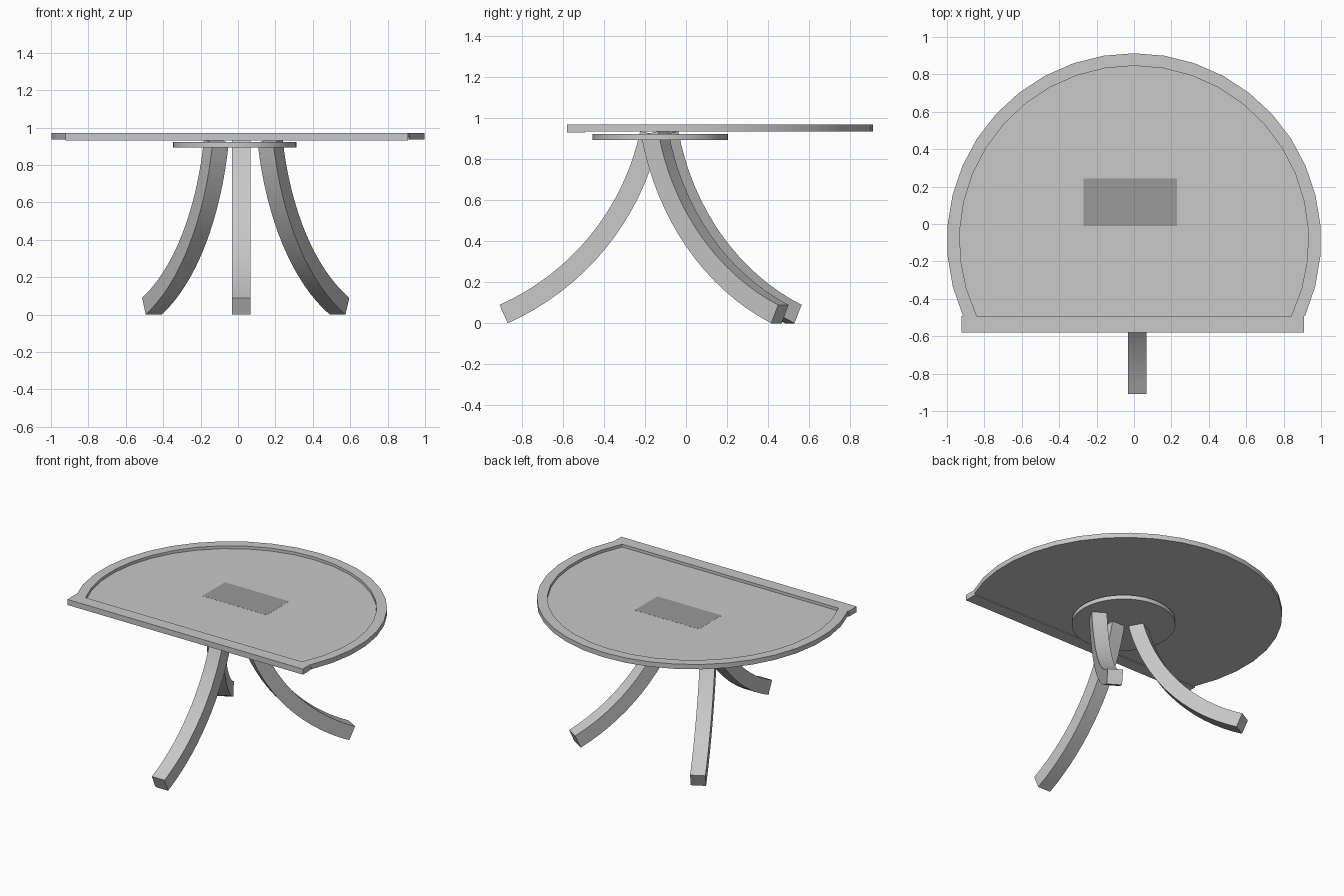
import bpy
import bmesh
import math
from mathutils import Vector

default = bpy.data.objects.get("Cube")
if default:
    bpy.data.objects.remove(default, do_unlink=True)


def make_material(name, value):
    mat = bpy.data.materials.new(name)
    mat.use_nodes = True
    color = (value, value, value, 1)
    mat.diffuse_color = color
    mat.node_tree.nodes["Principled BSDF"].inputs["Base Color"].default_value = color
    return mat


light_grey = make_material("light grey", 0.58)
mid_grey = make_material("mid grey", 0.32)


def finish(name, bm, mat):
    bmesh.ops.recalc_face_normals(bm, faces=bm.faces)
    mesh = bpy.data.meshes.new(name)
    bm.to_mesh(mesh)
    bm.free()
    mesh.materials.append(mat)
    obj = bpy.data.objects.new(name, mesh)
    bpy.context.collection.objects.link(obj)
    bpy.ops.object.select_all(action='DESELECT')
    obj.select_set(True)
    bpy.context.view_layer.objects.active = obj
    bpy.ops.object.shade_smooth_by_angle(angle=math.radians(30))
    return obj


def box(name, low, high, mat):
    bm = bmesh.new()
    bmesh.ops.create_cube(bm, size=1)
    low, high = Vector(low), Vector(high)
    for v in bm.verts:
        v.co = (low + high) / 2 + v.co * (high - low)
    return finish(name, bm, mat)


# Tabletop: a disc cut straight at the front, with a raised rim
TOP, BOTTOM, FLOOR = 0.97, 0.936, 0.95
CENTRE_Y, CUT_Y, SEGMENTS = -0.087, -0.492, 24


def cut_arc(bm, radius, z):
    start = math.asin((CUT_Y - CENTRE_Y) / radius)
    step = (math.pi - 2 * start) / SEGMENTS
    return [bm.verts.new((radius * math.cos(start + i * step),
                          CENTRE_Y + radius * math.sin(start + i * step), z))
            for i in range(SEGMENTS + 1)]


bm = bmesh.new()
rings = [cut_arc(bm, r, z) for r, z in
         ((1.0, BOTTOM), (1.0, TOP), (0.933, TOP), (0.933, FLOOR))]
for a, b in zip(rings, rings[1:]):
    for i in range(SEGMENTS):
        bm.faces.new((a[i], a[i + 1], b[i + 1], b[i]))
bm.faces.new(rings[0])
bm.faces.new(rings[-1])
finish("tabletop", bm, light_grey)

# Straight front edge and the inlaid plate
box("front_edge", (-0.921, -0.58, 0.931), (0.91, CUT_Y, TOP), light_grey)
box("inlay_plate", (-0.27, -0.01, FLOOR - 0.002), (0.23, 0.242, FLOOR + 0.0006), mid_grey)

# Mounting disc under the top
bm = bmesh.new()
bmesh.ops.create_cone(bm, cap_ends=True, segments=48, radius1=0.33, radius2=0.33, depth=0.029)
bmesh.ops.translate(bm, verts=bm.verts, vec=(-0.018, -0.125, 0.908))
finish("mounting_disc", bm, light_grey)

# Curved legs: square section swept along an arc, ending at a given foot
FOOT_ANGLE, HEAD_ANGLE, RADIUS, HALF = math.radians(24), math.radians(78), 1.25, 0.049
STEPS = 16


def leg(name, foot_x, foot_y, heading):
    out = Vector((math.cos(heading), math.sin(heading), 0))
    side = Vector((-out.y, out.x, 0))
    up = Vector((0, 0, 1))
    foot = Vector((foot_x, foot_y, 0.045))
    bm = bmesh.new()
    sections = []
    for i in range(STEPS + 1):
        t = FOOT_ANGLE + (HEAD_ANGLE - FOOT_ANGLE) * i / STEPS
        centre = (foot - out * RADIUS * (math.sin(t) - math.sin(FOOT_ANGLE))
                  + up * RADIUS * (math.cos(FOOT_ANGLE) - math.cos(t)))
        normal = out * math.sin(t) + up * math.cos(t)
        sections.append([bm.verts.new(centre + side * a * HALF + normal * b * HALF)
                         for a, b in ((-1, -1), (1, -1), (1, 1), (-1, 1))])
    for a, b in zip(sections, sections[1:]):
        for k in range(4):
            n = (k + 1) % 4
            bm.faces.new((a[k], a[n], b[n], b[k]))
    bm.faces.new(sections[0])
    bm.faces.new(sections[-1])
    return finish(name, bm, light_grey)


leg("front_leg", 0.017, -0.89, math.radians(-90))
leg("back_left_leg", 0.543, 0.458, math.radians(58.7))
leg("back_right_leg", -0.46, 0.523, math.radians(118.8))
